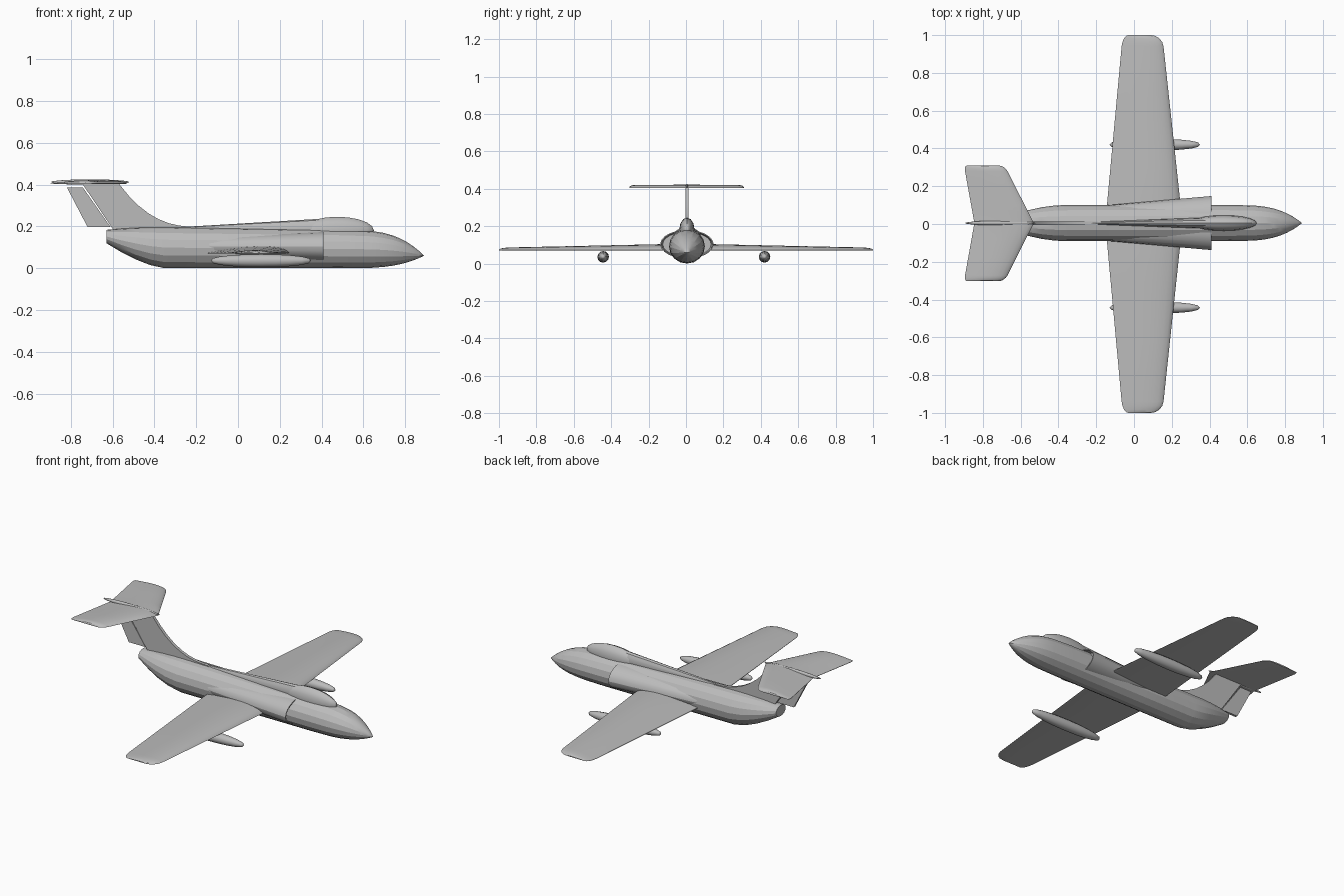
import bpy, bmesh
from math import sin, cos, sqrt, pi, radians

cube = bpy.data.objects.get("Cube")
if cube:
    bpy.data.objects.remove(cube)

grey = bpy.data.materials.new("light_grey")
grey.use_nodes = True
tone = (0.5, 0.5, 0.5, 1)
grey.diffuse_color = tone
grey.node_tree.nodes["Principled BSDF"].inputs["Base Color"].default_value = tone

# Centre plane of the aircraft
centre = 0.005


def steps(count):
    """Even fractions from zero to one."""
    return [i / count for i in range(count + 1)]


def mix(start, end, fraction):
    return start + (end - start) * fraction


def loft(name, rings, angle=25):
    """Skin a list of equal-length point rings and close both ends."""
    bm = bmesh.new()
    loops = [[bm.verts.new(point) for point in ring] for ring in rings]
    for near, far in zip(loops, loops[1:]):
        for i in range(len(near)):
            bm.faces.new((near[i - 1], near[i], far[i], far[i - 1]))
    bm.faces.new(loops[0])
    bm.faces.new(loops[-1])
    bmesh.ops.remove_doubles(bm, verts=bm.verts, dist=0.0001)
    bmesh.ops.recalc_face_normals(bm, faces=bm.faces)
    mesh = bpy.data.meshes.new(name)
    bm.to_mesh(mesh)
    bm.free()
    mesh.materials.append(grey)
    part = bpy.data.objects.new(name, mesh)
    bpy.context.collection.objects.link(part)
    bpy.ops.object.select_all(action='DESELECT')
    part.select_set(True)
    bpy.context.view_layer.objects.active = part
    bpy.ops.object.shade_smooth_by_angle(angle=radians(angle))


def ellipse(x, y, low, high, half_width, sides):
    """Upright elliptical ring across the x axis."""
    turns = [2 * pi * i / sides for i in range(sides)]
    return [(x, y + half_width * cos(turn), mix(low, high, (1 + sin(turn)) / 2))
            for turn in turns]


def pod(name, tail, nose, middle, radius, half_width, y=centre, fullness=1, sides=12):
    """Streamlined closed body, pointed or full at the ends."""
    rings = []
    for fraction in steps(10):
        x = mix(tail, nose, (1 - cos(pi * fraction)) / 2)
        swell = abs(sin(pi * fraction)) ** fullness if 0 < fraction < 1 else 0
        rings.append(ellipse(x, y, middle - radius * swell, middle + radius * swell,
                             half_width * swell, sides))
    loft(name, rings, angle=35)


def fuselage_ring(x):
    """Round hull that sweeps up to the tail and droops to the nose."""
    nose = max(0, (x - 0.5) / 0.39) ** 3.3
    tail = max(0, (-0.35 - x) / 0.28)
    low = 0.06 * nose + 0.12 * tail ** 1.5
    high = mix(0.192 - 0.015 * x - 0.018 * tail ** 2, 0.06, nose)
    half_width = (0.096 - 0.05 * tail ** 2) * (1 - nose)
    return ellipse(x, centre, low, high, half_width, sides=16)


def surface(name, tip, lead, trail, base, thickness, corner):
    """Full-span flat-bottomed surface; lead, trail and thickness run root to tip."""
    chord = [fraction ** 2 for fraction in steps(8)]
    profile = [(c, max(0.1, 2.6 * sqrt(c) * (1 - c))) for c in chord]
    profile += [(1, 0), (0.5, 0), (0.03, 0)]
    half = [(tip - corner) * f for f in steps(3)]
    half += [tip - corner + corner * sin(pi / 2 * f) for f in steps(4)[1:]]
    rings = []
    for y in [-y for y in reversed(half[1:])] + half:
        reach = abs(y) / tip
        rounding = max(0, (abs(y) - tip + corner) / corner)
        full = sqrt(max(0, 1 - rounding ** 2))
        front = mix(*lead, reach) - corner * (1 - full)
        back = mix(*trail, reach) + corner * (1 - full) / 2
        height = mix(*thickness, reach) * mix(0.3, 1, full)
        rings.append([(mix(front, back, c), y + centre * (1 - abs(y)), base + height * h)
                      for c, h in profile])
    loft(name, rings)


def plate(name, outline, half_width):
    """Upright plate from a side outline."""
    loft(name, [[(x, centre + side * half_width, z) for x, z in outline]
                for side in (-1, 1)])


def intake(name, side):
    """Tapering side scoop with a recessed mouth."""
    rings = []
    for x, shrink in ((-0.25, 0), (0.41, 0), (0.41, 0.006), (0.37, 0.01)):
        forward = (x + 0.25) / 0.66
        reach = mix(0.085, 0.143, forward) - shrink
        height = mix(0.045, 0.07, forward) - shrink
        rings.append([])
        for fraction in steps(10):
            turn = pi * (fraction - 0.5)
            bulge = max(0, cos(turn)) ** 1.3
            rings[-1].append((x, centre + side * mix(0.05, reach, bulge),
                              0.103 + height * sin(turn)))
    loft(name, rings)


# Fuselage
stations = [mix(-0.63, -0.35, f) for f in steps(4)] + [0, 0.3]
stations += [mix(0.5, 0.89, sqrt(f)) for f in steps(8)]
loft("fuselage", [fuselage_ring(x) for x in stations], angle=20)

# Canopy and the spine that fairs it into the fin
pod("canopy", tail=0.3, nose=0.65, middle=0.18, radius=0.066, half_width=0.041)
loft("dorsal_spine", [ellipse(-0.27, centre, 0.16, 0.197, half_width=0.006, sides=12),
                      ellipse(0.42, centre, 0.14, 0.238, half_width=0.03, sides=12)])

# Side intakes
intake("left_intake", side=1)
intake("right_intake", side=-1)

# Wing and tailplane
surface("wing", tip=1, lead=(0.257, 0.15), trail=(-0.152, -0.06),
        base=0.07, thickness=(0.037, 0.015), corner=0.06)
surface("tailplane", tip=0.306, lead=(-0.53, -0.685), trail=(-0.845, -0.9),
        base=0.403, thickness=(0.019, 0.017), corner=0.03)

# Fin with a swept fillet, and the separate rudder
fillet = [(mix(-0.19, -0.57, f), mix(0.198, 0.405, f ** 2.5)) for f in steps(8)]
plate("fin", fillet + [(-0.745, 0.405), (-0.597, 0.185), (-0.19, 0.185)], half_width=0.009)
plate("rudder", [(-0.818, 0.386), (-0.742, 0.386), (-0.61, 0.198), (-0.72, 0.198)],
      half_width=0.007)

# Bullet fairing at the fin top
pod("tail_bullet", tail=-0.895, nose=-0.52, middle=0.412, radius=0.013, half_width=0.012)

# Underwing tanks
for name, y in (("left_tank", 0.42), ("right_tank", -0.443)):
    pod(name, tail=-0.13, nose=0.35, middle=0.036, radius=0.031, half_width=0.031,
        y=y, fullness=0.8)
